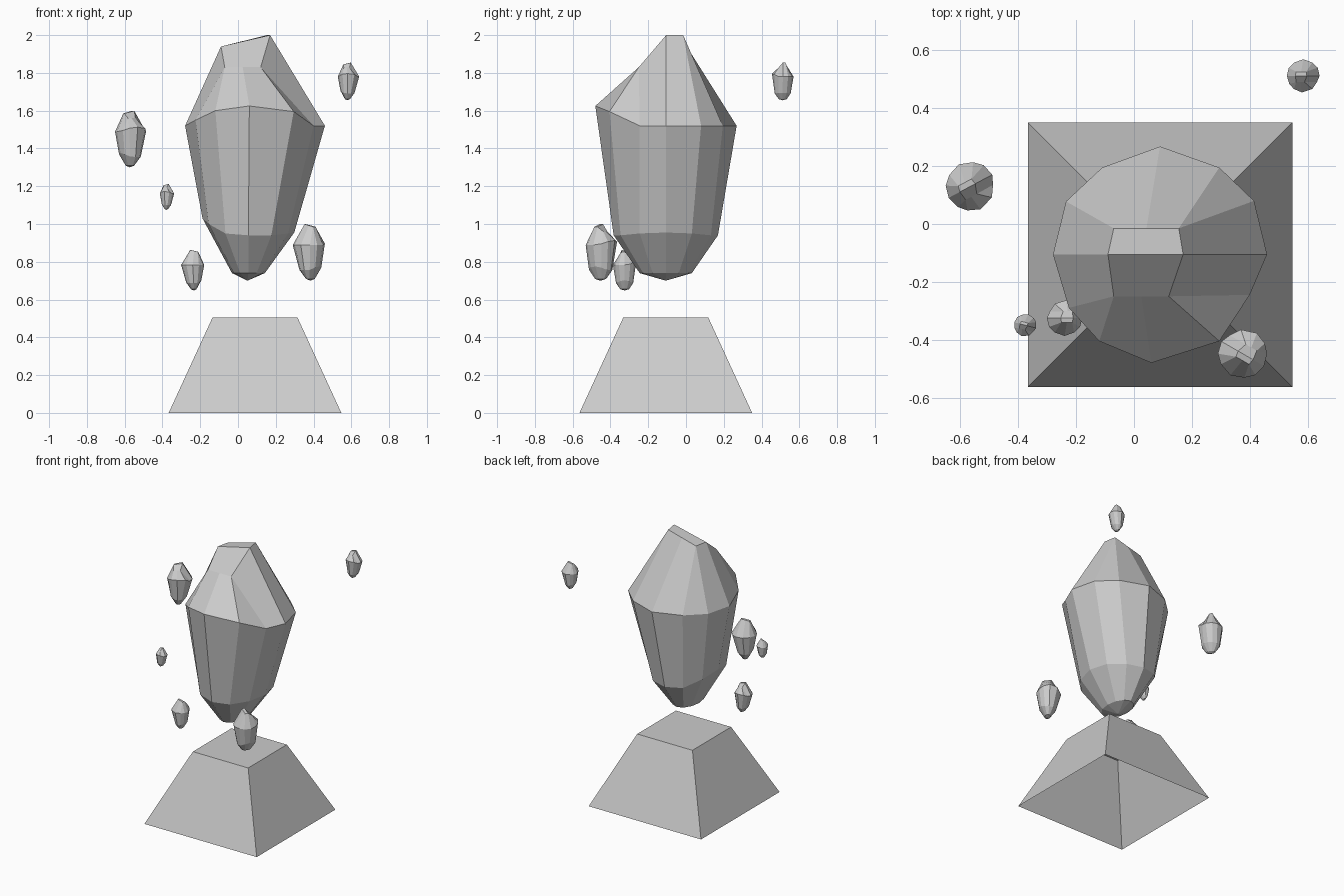
import bpy, bmesh
from math import cos, sin, radians
from mathutils import Vector

if "Cube" in bpy.data.objects:
    bpy.data.objects.remove(bpy.data.objects["Cube"])

CX, CY, BASE = 0.09, -0.107, 0.7
ORIGIN = Vector((CX, CY, BASE))


def finish(bm, name):
    bmesh.ops.recalc_face_normals(bm, faces=bm.faces)
    me = bpy.data.meshes.new(name)
    bm.to_mesh(me)
    bm.free()
    return me


def place(name, me, loc=(0, 0, 0), size=1.0, turn=0):
    ob = bpy.data.objects.new(name, me)
    ob.location = loc
    ob.scale = (size,) * 3
    ob.rotation_euler.z = radians(turn)
    bpy.context.collection.objects.link(ob)
    return ob


def oval(rx, ry, heights):
    return [(0.055 + rx * cos(radians(30 * i)), CY + ry * sin(radians(30 * i)), heights[i])
            for i in range(12)]


def crystal_mesh():
    # Corners of the chiselled tip
    A, B, C = (0.17, -0.105, 2.0), (0.155, -0.015, 2.0), (-0.07, -0.015, 1.94)
    D, E, F = (-0.09, -0.105, 1.94), (-0.07, -0.25, 1.83), (0.12, -0.25, 1.83)
    back, front = (0.043, -0.015, 1.97), (0.025, -0.25, 1.83)
    tip = [A, B, B, back, C, C, D, E, E, front, F, F]
    # Widest ring, raised towards the front
    girdle = [(0.46, -0.105, 1.52), (0.415, 0.08, 1.52), (0.295, 0.195, 1.52),
              (0.09, 0.268, 1.52), (-0.11, 0.195, 1.52), (-0.235, 0.078, 1.52),
              (-0.28, -0.105, 1.52), (-0.225, -0.29, 1.55), (-0.12, -0.405, 1.6),
              (0.06, -0.48, 1.625), (0.295, -0.405, 1.595), (0.40, -0.245, 1.52)]
    waist = oval(0.243, 0.276, [0.955, 0.95, 0.94, 0.94, 0.95, 1.0,
                                1.03, 1.0, 0.95, 0.94, 0.94, 0.95])
    foot = oval(0.087, 0.138, [0.74] * 12)

    bm = bmesh.new()
    made = {}

    def vert(p):
        if p not in made:
            made[p] = bm.verts.new(Vector(p) - ORIGIN)
        return made[p]

    def face(points):
        unique = list(dict.fromkeys(points))
        if len(unique) > 2:
            bm.faces.new([vert(p) for p in unique])

    rings = [foot, waist, girdle, tip]
    for low, high in zip(rings, rings[1:]):
        for i in range(12):
            j = (i + 1) % 12
            face([low[i], low[j], high[j], high[i]])
    # Blunt bottom point and the two tip facets
    for i in range(12):
        face([(0.05, CY, BASE), foot[(i + 1) % 12], foot[i]])
    face([A, B, back, C, D])
    face([A, D, E, front, F])
    return finish(bm, "crystal")


# Pedestal: tapered square block, open underneath
bm = bmesh.new()
low, high = [[bm.verts.new((CX + r * x, CY + r * y, z))
              for x, y in ((-1, -1), (1, -1), (1, 1), (-1, 1))]
             for r, z in ((0.457, 0.0), (0.225, 0.505))]
for i in range(4):
    j = (i + 1) % 4
    bm.faces.new((low[i], low[j], high[j], high[i]))
bm.faces.new(high)
place("pedestal", finish(bm, "pedestal"))

# Large floating crystal
crystal = crystal_mesh()
place("main_crystal", crystal, ORIGIN)

# Small shards: x, y, bottom z, size, turn
shards = [(-0.565, 0.13, 1.3, 0.23, 28), (-0.376, -0.35, 1.075, 0.105, -15),
          (-0.24, -0.325, 0.648, 0.165, 180), (0.376, -0.448, 0.7, 0.23, 150),
          (0.585, 0.512, 1.655, 0.153, 0)]
for n, (x, y, z, size, turn) in enumerate(shards, 1):
    place(f"shard_{n}", crystal, (x, y, z), size, turn)
